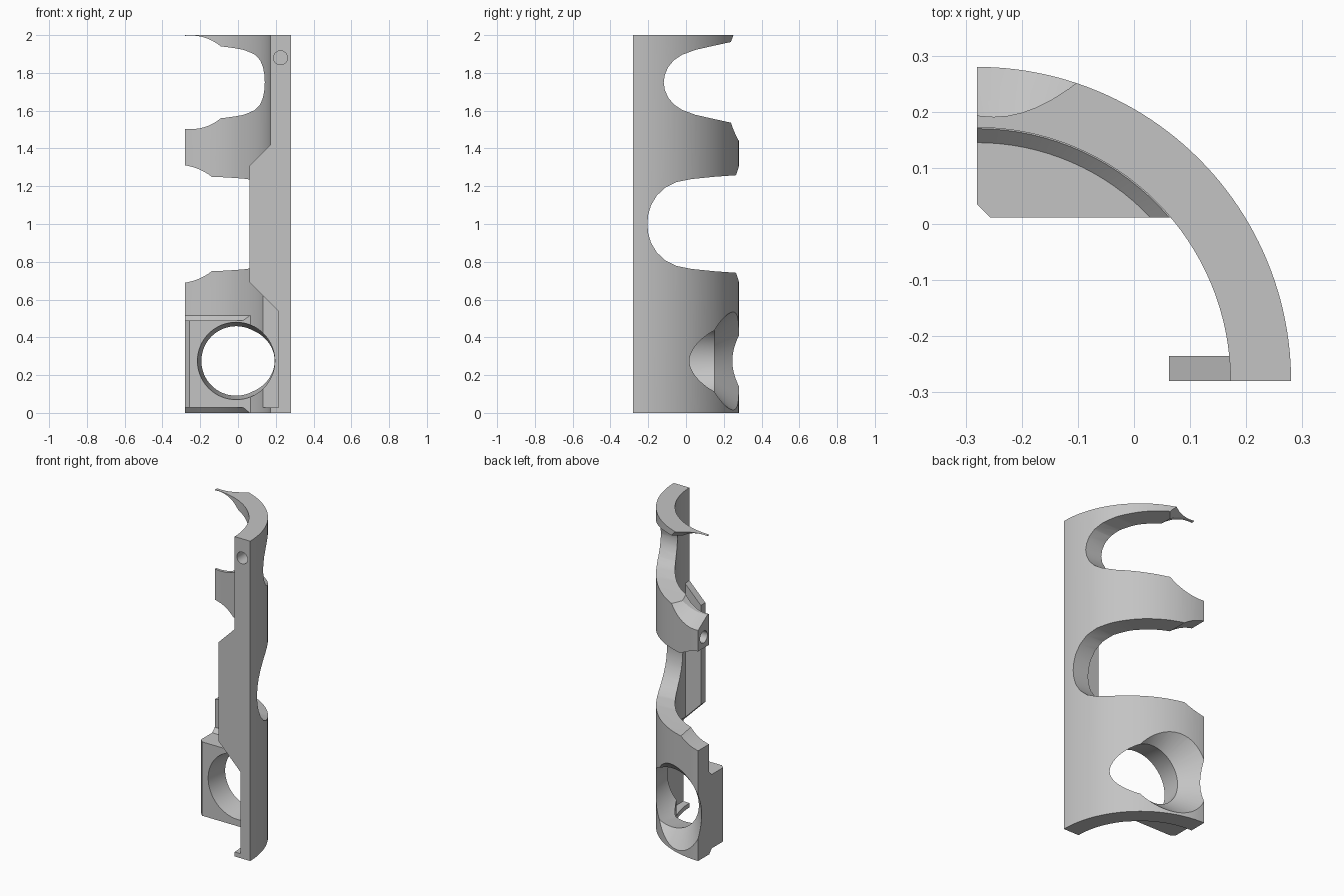
import bpy, bmesh
from math import sin, cos, asin, pi, radians

if "Cube" in bpy.data.objects:
    bpy.data.objects.remove(bpy.data.objects["Cube"])

C = -0.28            # tube axis position in x and y
R_OUT, R_IN = 0.56, 0.452

grey = bpy.data.materials.new("light_grey")
grey.use_nodes = True
grey.diffuse_color = (0.55, 0.55, 0.55, 1)
grey.node_tree.nodes["Principled BSDF"].inputs["Base Color"].default_value = (0.55, 0.55, 0.55, 1)


def loft(name, rings):
    """Closed solid skinned through equal-sized rings of points."""
    bm = bmesh.new()
    vs = [[bm.verts.new(p) for p in ring] for ring in rings]
    n = len(vs[0])
    for a, b in zip(vs, vs[1:]):
        for i in range(n):
            j = (i + 1) % n
            bm.faces.new((a[i], a[j], b[j], b[i]))
    bm.faces.new(vs[0])
    bm.faces.new(vs[-1])
    bmesh.ops.recalc_face_normals(bm, faces=bm.faces)
    me = bpy.data.meshes.new(name)
    bm.to_mesh(me)
    bm.free()
    me.materials.append(grey)
    ob = bpy.data.objects.new(name, me)
    bpy.context.collection.objects.link(ob)
    return ob


def prism(name, pts, axis, lo, hi):
    place = {"x": lambda a, b, c: (c, a, b),
             "y": lambda a, b, c: (a, c, b),
             "z": lambda a, b, c: (a, b, c)}[axis]
    return loft(name, [[place(a, b, c) for a, b in pts] for c in (lo, hi)])


def bore(name, x, z, profile, axis="y", n=64):
    """Turned solid; profile holds (distance along axis, radius)."""
    rings = []
    for d, r in profile:
        ring = [(r * cos(2 * pi * i / n), r * sin(2 * pi * i / n)) for i in range(n)]
        rings.append([(x + a, d, z + b) if axis == "y" else (d, x + a, z + b)
                      for a, b in ring])
    return loft(name, rings)


def arc(r, start, end, n):
    return [(C + r * cos(start + (end - start) * i / n),
             C + r * sin(start + (end - start) * i / n)) for i in range(n + 1)]


def boolean(target, tool, operation):
    mod = target.modifiers.new(tool.name, "BOOLEAN")
    mod.operation = operation
    mod.solver = "EXACT"
    mod.object = tool
    bpy.context.view_layer.objects.active = target
    bpy.ops.object.modifier_apply(modifier=mod.name)
    bpy.data.objects.remove(tool)


# Quarter tube shell
body = prism("quarter_tube_body",
             arc(R_OUT, 0, pi / 2, 48) + arc(R_IN, pi / 2, 0, 32), "z", 0, 2)

# Tongue on the front edge
tongue = prism("tongue", [(0.062, 0.69), (0.062, 1.31), (0.2, 1.448), (0.2, 0.552)],
               "y", C, -0.235)

# Boss inside the lower end, with chamfered rim where it meets the tube
FRONT = 0.012
lip = asin((FRONT - C) / 0.435)
boss = prism("boss", [(C, 0.035), (C + 0.023, FRONT)] + arc(0.435, lip, pi / 2, 20),
             "z", 0.028, 0.49)
section = [(0.425, 0.028), (0.425, 0.49), (0.45, 0.515), (0.47, 0.515), (0.47, 0), (0.45, 0)]
rings = []
for i in range(17):
    ring = []
    for r, z in section:
        s = asin((FRONT - C) / r)
        t = s + (pi / 2 - s) * i / 16
        ring.append((C + r * cos(t), C + r * sin(t), z))
    rings.append(ring)
rim = loft("boss_rim", rings)

for part in (tongue, rim, boss):
    boolean(body, part, "UNION")

# Recess in the front edge that takes the matching tongue
boolean(body, prism("recess", [(0.05, 0.028), (0.215, 0.028), (0.215, 0.537), (0.05, 0.702)],
                    "y", -0.4, -0.095), "DIFFERENCE")


# Side windows, cut through along x
def window(name, z, half):
    upper = [(y, z + h) for y, h in half]
    lower = [(y, z - h) for y, h in reversed(half[1:])]
    boolean(body, prism(name, upper + lower, "x", -0.5, 0.5), "DIFFERENCE")


window("middle_window", 1.0,
       [(-0.205, 0), (-0.2, 0.05), (-0.185, 0.1), (-0.155, 0.15), (-0.11, 0.193),
        (-0.05, 0.222), (0.03, 0.238), (0.15, 0.25), (0.4, 0.268)])
window("upper_window", 1.75,
       [(-0.118, 0), (-0.112, 0.04), (-0.095, 0.08), (-0.065, 0.116), (-0.02, 0.146),
        (0.05, 0.172), (0.13, 0.19), (0.23, 0.212), (0.4, 0.23)])

# Round openings from the back: middle, flared upper, and countersunk lower
boolean(body, bore("middle_opening", -0.33, 1.0, [(-0.15, 0.315), (0.4, 0.315)]), "DIFFERENCE")
boolean(body, bore("upper_opening", -0.25, 1.75,
                   [(-0.15, 0.248), (0.188, 0.248), (0.4, 0.39)]), "DIFFERENCE")
boolean(body, bore("lower_opening", -0.01, 0.275,
                   [(-0.4, 0.205), (FRONT, 0.205), (0.15, 0.184), (0.4, 0.41)]), "DIFFERENCE")

# Dowel holes in the front and side mating faces
boolean(body, bore("front_dowel_hole", 0.225, 1.88, [(-0.4, 0.037), (-0.18, 0.037)], n=24),
        "DIFFERENCE")
boolean(body, bore("side_dowel_hole", 0.225, 1.38, [(-0.4, 0.037), (-0.18, 0.037)], "x", 24),
        "DIFFERENCE")

# Smooth curved walls, keep crisp edges
bpy.ops.object.select_all(action="DESELECT")
body.select_set(True)
bpy.context.view_layer.objects.active = body
bpy.ops.object.shade_smooth_by_angle(angle=radians(25))
